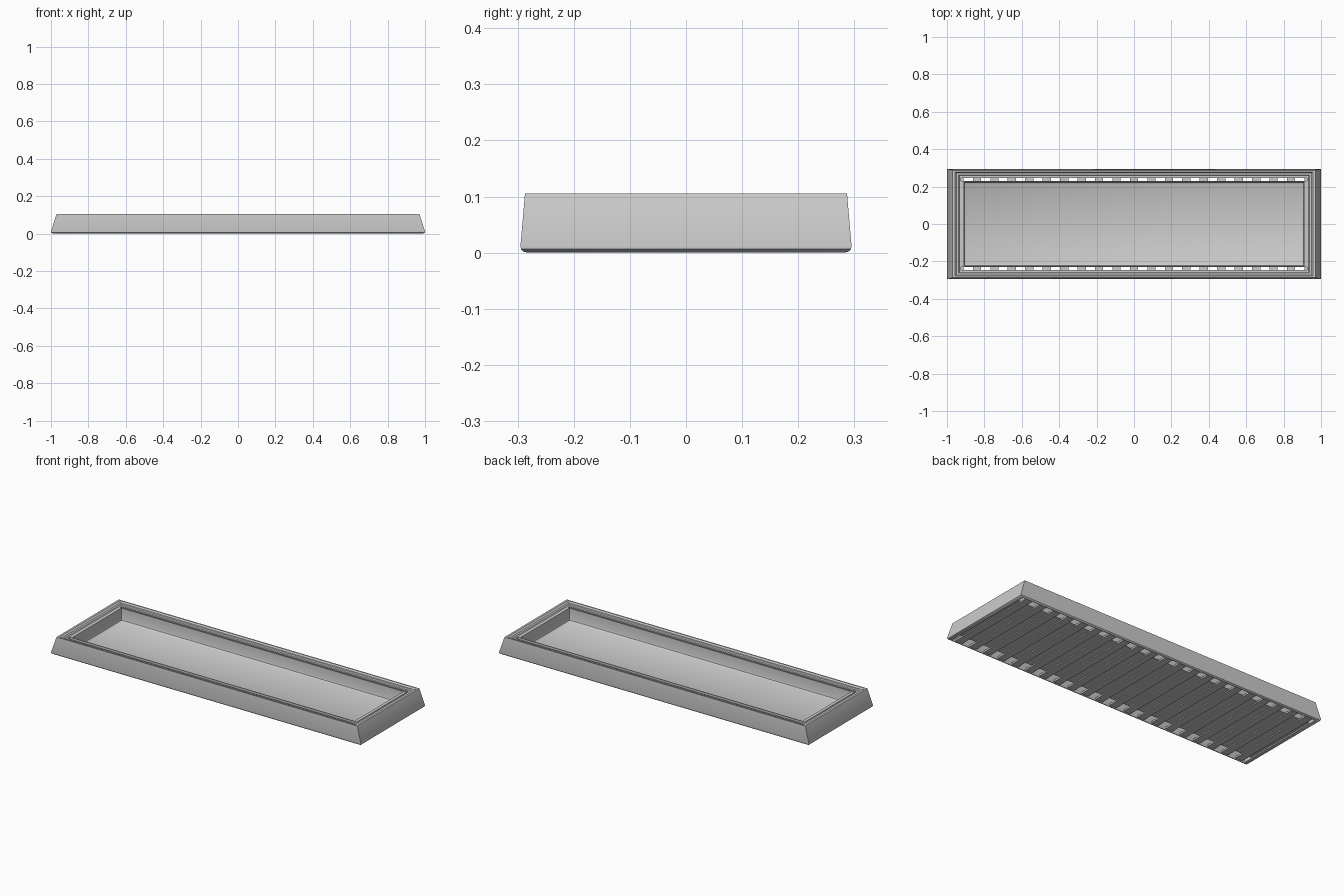
import bpy, bmesh

if "Cube" in bpy.data.objects:
    bpy.data.objects.remove(bpy.data.objects["Cube"])


def finish(name, bm, angle=0.6):
    bmesh.ops.recalc_face_normals(bm, faces=bm.faces)
    mesh = bpy.data.meshes.new(name)
    bm.to_mesh(mesh)
    bm.free()
    ob = bpy.data.objects.new(name, mesh)
    bpy.context.collection.objects.link(ob)
    bpy.ops.object.select_all(action='DESELECT')
    bpy.context.view_layer.objects.active = ob
    ob.select_set(True)
    bpy.ops.object.shade_smooth_by_angle(angle=angle)
    return ob


def loft(name, profile, ring):
    """Skin rectangles given as (half x, half y, z); ring closes the profile, else ends are capped."""
    bm = bmesh.new()
    loops = [[bm.verts.new((sx * hx, sy * hy, z))
              for sx, sy in ((-1, -1), (1, -1), (1, 1), (-1, 1))]
             for hx, hy, z in profile]
    pairs = list(zip(loops, loops[1:]))
    if ring:
        pairs.append((loops[-1], loops[0]))
    else:
        bm.faces.new(loops[0])
        bm.faces.new(loops[-1])
    for a, b in pairs:
        for i in range(4):
            j = (i + 1) % 4
            bm.faces.new((a[i], a[j], b[j], b[i]))
    return finish(name, bm)


# sloping outer frame: rounded foot, thin rim and stepped inner ledge
loft("outer_frame", [
    (0.985, 0.283, 0.0), (0.994, 0.290, 0.002), (0.999, 0.294, 0.006),
    (1.0, 0.295, 0.012), (0.97, 0.287, 0.105), (0.958, 0.279, 0.105),
    (0.950, 0.273, 0.097), (0.938, 0.262, 0.097), (0.934, 0.258, 0.092),
    (0.925, 0.246, 0.092), (0.925, 0.246, 0.084), (0.958, 0.275, 0.084),
    (0.975, 0.280, 0.004)], True)

# recessed tray with filleted floor
loft("inner_tray", [
    (0.925, 0.230, 0.010), (0.928, 0.230, 0.095), (0.910, 0.225, 0.095),
    (0.910, 0.225, 0.034), (0.907, 0.222, 0.026), (0.898, 0.213, 0.020)], False)

# cross ribs under the tray, bridging the side gaps
bm = bmesh.new()
count, pitch = 21, 0.0933
for i in range(count):
    x = (i - (count - 1) / 2) * pitch
    cube = bmesh.ops.create_cube(bm, size=1)["verts"]
    bmesh.ops.scale(bm, vec=(0.044, 0.562, 0.010), verts=cube)
    bmesh.ops.translate(bm, vec=(x, 0, 0.009), verts=cube)
finish("cross_ribs", bm, 0.5)

# end strips closing the short gaps below the ledge
bm = bmesh.new()
for side in (-1, 1):
    cube = bmesh.ops.create_cube(bm, size=1)["verts"]
    bmesh.ops.scale(bm, vec=(0.06, 0.46, 0.008), verts=cube)
    bmesh.ops.translate(bm, vec=(side * 0.95, 0, 0.014), verts=cube)
finish("end_strips", bm, 0.5)
